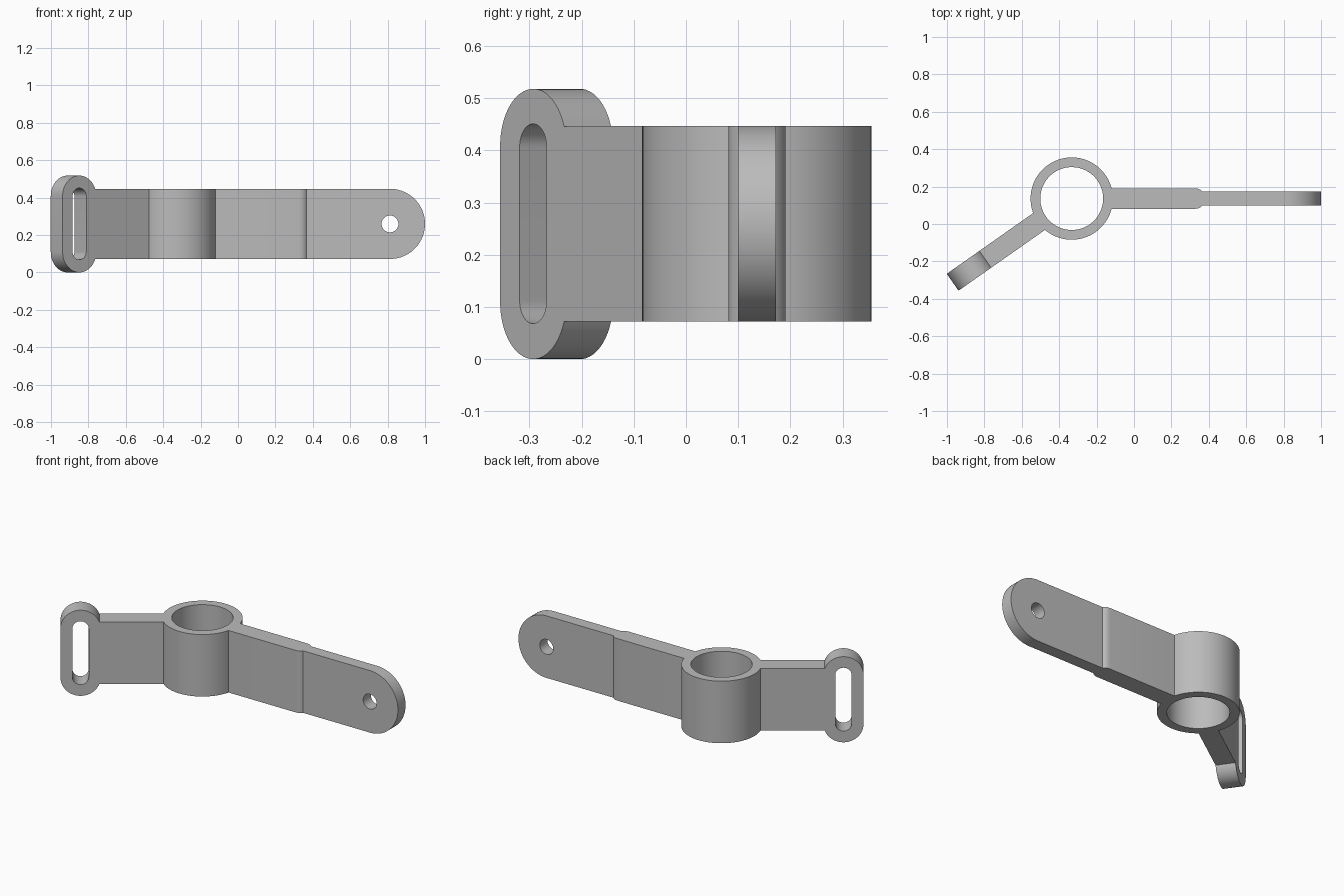
import bpy
import math
from mathutils import Matrix, Vector

cube = bpy.data.objects.get("Cube")
if cube:
    bpy.data.objects.remove(cube, do_unlink=True)

grey = bpy.data.materials.new("plain grey")
grey.use_nodes = True
colour = (0.5, 0.5, 0.5, 1)
grey.diffuse_color = colour
grey.node_tree.nodes["Principled BSDF"].inputs["Base Color"].default_value = colour

LOW, HIGH = 0.072, 0.447
MID, HALF = (LOW + HIGH) / 2, (HIGH - LOW) / 2
HUB = Vector((-0.333, 0.136, 0))
HUB_R, BORE_R = 0.22, 0.168
ARM = 0.055        # half thickness of the thick arms
THIN = 0.0365      # half thickness of the thin plate


def arc(cx, cy, r, start, end, steps=24):
    angles = [math.radians(start + (end - start) * i / steps) for i in range(steps + 1)]
    return [(cx + r * math.cos(a), cy + r * math.sin(a)) for a in angles]


def circle(cx, cy, r, steps=64):
    return arc(cx, cy, r, 0, 360, steps)[:-1]


def slab(name, loops, half_depth, matrix):
    """Extrude an outline, with any further loops as holes, into a solid."""
    curve = bpy.data.curves.new(name, "CURVE")
    curve.dimensions = "2D"
    curve.fill_mode = "BOTH"
    curve.extrude = half_depth
    for loop in loops:
        spline = curve.splines.new("POLY")
        spline.points.add(len(loop) - 1)
        for point, (x, y) in zip(spline.points, loop):
            point.co = (x, y, 0, 1)
        spline.use_cyclic_u = True
    obj = bpy.data.objects.new(name, curve)
    bpy.context.collection.objects.link(obj)
    obj.matrix_world = matrix
    bpy.ops.object.select_all(action="DESELECT")
    obj.select_set(True)
    bpy.context.view_layer.objects.active = obj
    bpy.ops.object.convert(target="MESH")
    obj = bpy.context.object
    bpy.ops.object.mode_set(mode="EDIT")
    bpy.ops.mesh.select_all(action="SELECT")
    bpy.ops.mesh.remove_doubles(threshold=0.0001)
    bpy.ops.mesh.normals_make_consistent(inside=False)
    bpy.ops.object.mode_set(mode="OBJECT")
    obj.data.materials.clear()
    obj.data.materials.append(grey)
    bpy.ops.object.shade_smooth_by_angle(angle=math.radians(25))
    return obj


flat = Matrix.Translation(HUB + Vector((0, 0, MID)))
upright = Matrix.Rotation(math.pi / 2, 4, "X")

# Hub with its through bore
slab("hub_ring", [circle(0, 0, HUB_R, 96), circle(0, 0, BORE_R, 96)], HALF, flat)

# Thick left arm: starts against the hub and ends in a rounded step
reach = math.degrees(math.asin(ARM / HUB_R))
upper_step = [(0.658, ARM), (0.674, 0.053), (0.688, 0.047), (0.698, THIN)]
lower_step = [(x, -y) for x, y in reversed(upper_step)]
slab("left_arm", [arc(0, 0, HUB_R, -reach, reach, 8) + upper_step + lower_step], HALF, flat)

# Thin plate with a round end and pin hole
end = 1.333 - HALF
plate = [(0.69, LOW)] + arc(end, MID, HALF, -90, 90, 40) + [(0.69, HIGH)]
slab("left_end_plate", [plate, circle(end, MID, 0.045, 40)], THIN,
     Matrix.Translation(HUB) @ upright)

# Angled right arm with a slotted end pad
PAD_U, PAD_R, SLOT_R, TOP = 0.668, 0.11, 0.045, 0.518
low_c, high_c = PAD_R, TOP - PAD_R
meet = math.degrees(math.asin((low_c - LOW) / PAD_R))
pad = ([(0.19, LOW)] + arc(PAD_U, low_c, PAD_R, 180 + meet, 360)
       + arc(PAD_U, high_c, PAD_R, 0, 180 - meet) + [(0.19, HIGH)])
slot = (arc(PAD_U, 0.068 + SLOT_R, SLOT_R, 180, 360)
        + arc(PAD_U, 0.451 - SLOT_R, SLOT_R, 0, 180))
slab("right_slotted_arm", [pad, slot], ARM,
     Matrix.Translation(HUB) @ Matrix.Rotation(math.radians(215.1), 4, "Z") @ upright)
